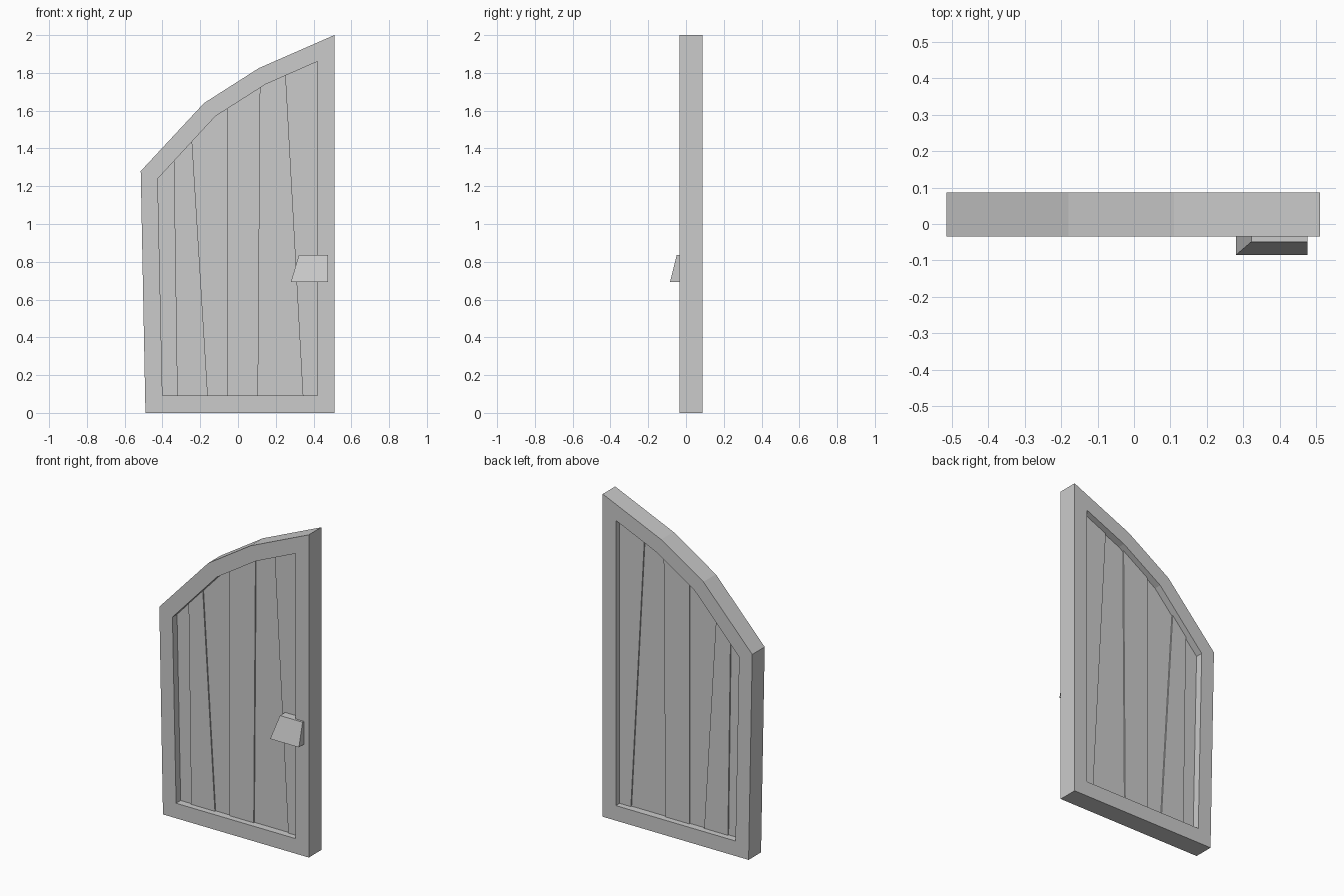
import bpy, bmesh
from mathutils import Vector

if "Cube" in bpy.data.objects:
    bpy.data.objects.remove(bpy.data.objects["Cube"])

# outlines in the front plane (x, z)
OUTER = [(-0.49, 0), (0.51, 0), (0.51, 2.0), (0.11, 1.825), (-0.18, 1.64), (-0.515, 1.28)]
INNER = [(-0.40, 0.093), (0.42, 0.093), (0.42, 1.86), (0.147, 1.74), (-0.12, 1.57), (-0.425, 1.24)]
FRONT, BACK = -0.035, 0.087
MID = (FRONT + BACK) / 2


def finish(bm, name):
    bmesh.ops.recalc_face_normals(bm, faces=bm.faces)
    mesh = bpy.data.meshes.new(name)
    bm.to_mesh(mesh)
    bm.free()
    obj = bpy.data.objects.new(name, mesh)
    bpy.context.collection.objects.link(obj)
    return obj


def bridge(bm, a, b):
    n = len(a)
    for i in range(n):
        j = (i + 1) % n
        bm.faces.new((a[i], a[j], b[j], b[i]))


def loop(bm, pts, y):
    return [bm.verts.new((x, y, z)) for x, z in pts]


# frame: four loops joined into a closed ring
bm = bmesh.new()
rings = [loop(bm, OUTER, FRONT), loop(bm, INNER, FRONT), loop(bm, INNER, BACK), loop(bm, OUTER, BACK)]
for k in range(4):
    bridge(bm, rings[k], rings[(k + 1) % 4])
finish(bm, "door_frame")

# planks: opening outline cut along slanted seams, alternately thin and thick
SEAMS = [((-0.322, 0.093), (-0.34, 1.33)), ((-0.16, 0.093), (-0.243, 1.437)),
         ((-0.058, 0.093), (-0.058, 1.61)), ((0.106, 0.093), (0.118, 1.72)),
         ((0.343, 0.093), (0.25, 1.785))]


def cut(bm, seam, keep_right):
    (x0, z0), (x1, z1) = seam
    normal = Vector((z1 - z0, 0, x0 - x1))
    bmesh.ops.bisect_plane(bm, geom=bm.verts[:] + bm.edges[:] + bm.faces[:],
                           plane_co=(x0, 0, z0), plane_no=normal,
                           clear_inner=keep_right, clear_outer=not keep_right)


for i in range(len(SEAMS) + 1):
    half = 0.024 if i % 2 else 0.016
    bm = bmesh.new()
    bm.faces.new(loop(bm, INNER, MID - half))
    if i > 0:
        cut(bm, SEAMS[i - 1], True)
    if i < len(SEAMS):
        cut(bm, SEAMS[i], False)
    new = bmesh.ops.extrude_face_region(bm, geom=bm.faces[:], use_keep_orig=True)["geom"]
    bmesh.ops.translate(bm, vec=(0, 2 * half, 0),
                        verts=[g for g in new if isinstance(g, bmesh.types.BMVert)])
    finish(bm, f"plank_{i + 1}")

# handle: wedge block reaching back to the planks
bm = bmesh.new()
shape = [(0.28, 0.693), (0.477, 0.693), (0.477, 0.835), (0.322, 0.835)]
back = loop(bm, shape, 0.01)
front = loop(bm, shape, -0.085)
for v in front[2:]:
    v.co.y = -0.049
bridge(bm, back, front)
bm.faces.new(back)
bm.faces.new(front)
finish(bm, "handle")
